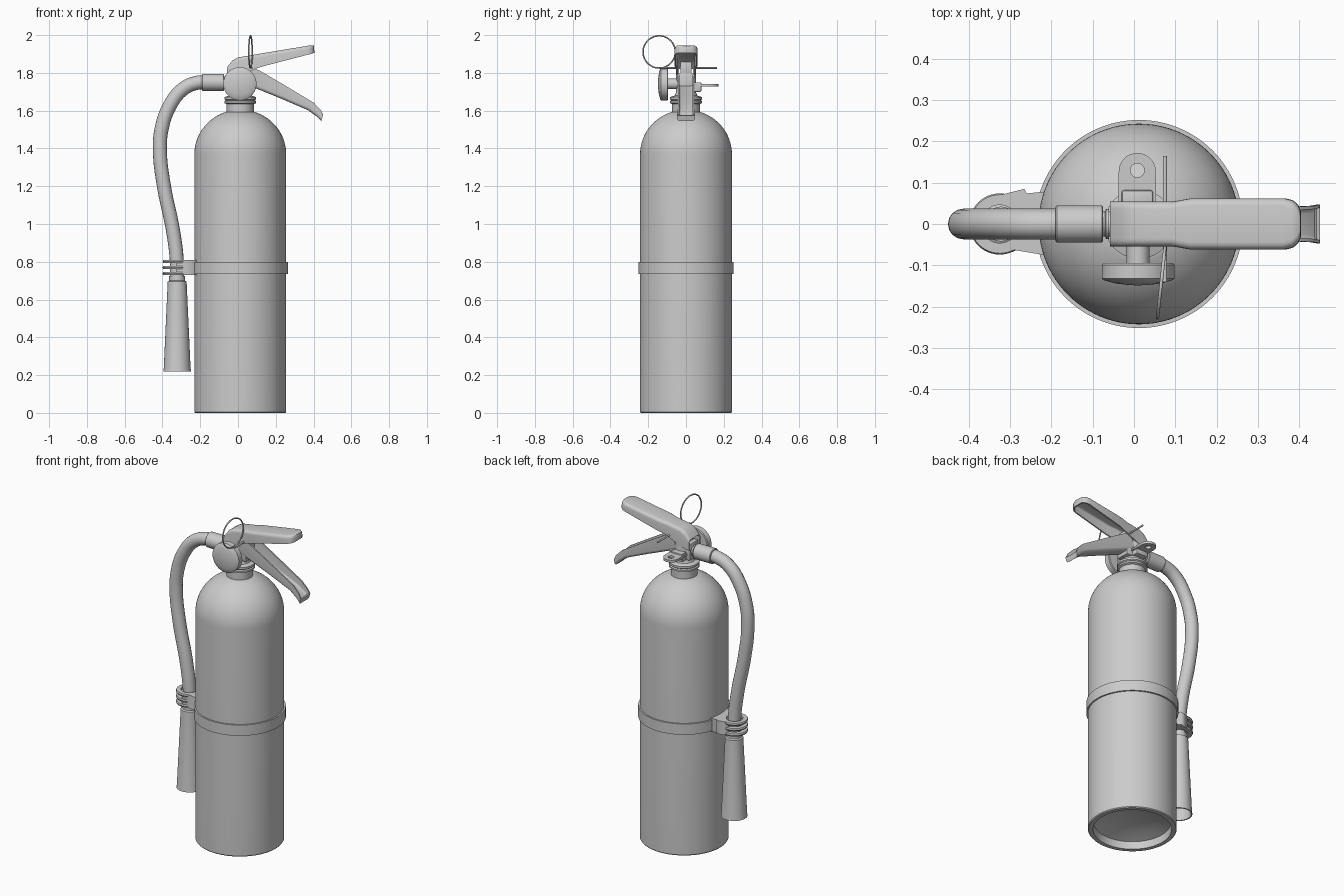
import bpy, bmesh
from math import sin, cos, pi, radians
from mathutils import Matrix, Vector

if "Cube" in bpy.data.objects:
    bpy.data.objects.remove(bpy.data.objects["Cube"])

CX = 0.012  # tank axis


def add_mesh(name, bm):
    bmesh.ops.recalc_face_normals(bm, faces=bm.faces[:])
    me = bpy.data.meshes.new(name)
    bm.to_mesh(me)
    bm.free()
    ob = bpy.data.objects.new(name, me)
    bpy.context.collection.objects.link(ob)
    return ob


def lathe(name, profile, loc, rot=None, n=64, closed=False):
    """Revolve (radius, height) points about local z."""
    bm = bmesh.new()
    vs = [bm.verts.new((r, 0, z)) for r, z in profile]
    pairs = list(zip(vs, vs[1:])) + ([(vs[-1], vs[0])] if closed else [])
    es = [bm.edges.new(p) for p in pairs]
    bmesh.ops.spin(bm, geom=vs + es, axis=(0, 0, 1), cent=(0, 0, 0), angle=2 * pi,
                   steps=n, use_merge=True)
    bmesh.ops.remove_doubles(bm, verts=bm.verts[:], dist=1e-5)
    bm.transform(Matrix.Translation(loc) @ (rot or Matrix()))
    return add_mesh(name, bm)


def box(name, lo, hi, bevel=0.006):
    bm = bmesh.new()
    lo, hi = Vector(lo), Vector(hi)
    bmesh.ops.create_cube(bm, size=1, matrix=Matrix.Translation((lo + hi) / 2) @
                          Matrix.Diagonal((*(hi - lo), 1)))
    bmesh.ops.bevel(bm, geom=bm.edges[:], offset=bevel, segments=2, affect='EDGES', profile=0.5)
    return add_mesh(name, bm)


def channel(name, stations, t=0.008):
    """U-shaped lever: stations of (base x, base z, rim x, rim z, half width)."""
    bm = bmesh.new()
    rows = []
    for bx, bz, rx, rz, w in stations:
        base, d = Vector((bx, 0, bz)), Vector((rx - bx, 0, rz - bz))
        r = min(0.018, d.length * 0.5)
        arc = [(w - r + r * cos(a), r - r * sin(a)) for a in (i * pi / 8 for i in range(5))]
        half = [(w, d.length)] + arc
        sec = half + [(-y, h) for y, h in reversed(half)]
        rows.append([bm.verts.new(base + d.normalized() * h + Vector((0, y, 0)))
                     for y, h in sec])
    for a, b in zip(rows, rows[1:]):
        for i in range(len(a) - 1):
            bm.faces.new((a[i], a[i + 1], b[i + 1], b[i]))
    bm.faces.new(rows[-1])
    bmesh.ops.recalc_face_normals(bm, faces=bm.faces[:])
    bmesh.ops.solidify(bm, geom=bm.faces[:], thickness=t)
    return add_mesh(name, bm)


def plate(name, outlines, z0, z1):
    """Flat plate from xy outlines; inner outlines become holes."""
    cu = bpy.data.curves.new(name, 'CURVE')
    cu.dimensions, cu.fill_mode, cu.extrude = '2D', 'BOTH', (z1 - z0) / 2
    for pts in outlines:
        sp = cu.splines.new('POLY')
        sp.points.add(len(pts) - 1)
        for p, (x, y) in zip(sp.points, pts):
            p.co = (x, y, 0, 1)
        sp.use_cyclic_u = True
    ob = bpy.data.objects.new(name, cu)
    ob.location.z = (z0 + z1) / 2
    bpy.context.collection.objects.link(ob)
    return ob


def tube(name, pts, r, cyclic=False):
    cu = bpy.data.curves.new(name, 'CURVE')
    cu.dimensions, cu.bevel_depth, cu.bevel_resolution = '3D', r, 6
    cu.resolution_u, cu.use_fill_caps = 12, True
    sp = cu.splines.new('BEZIER')
    sp.bezier_points.add(len(pts) - 1)
    for b, p in zip(sp.bezier_points, pts):
        b.co = p
        b.handle_left_type = b.handle_right_type = 'AUTO'
    sp.use_cyclic_u = cyclic
    ob = bpy.data.objects.new(name, cu)
    bpy.context.collection.objects.link(ob)
    return ob


def arc(cx, cy, r, a0, a1, n=16):
    return [(cx + r * cos(radians(a0 + (a1 - a0) * i / n)),
             cy + r * sin(radians(a0 + (a1 - a0) * i / n))) for i in range(n + 1)]


TO_FRONT = Matrix.Rotation(pi / 2, 4, 'X')    # local z -> -y
TO_LEFT = Matrix.Rotation(-pi / 2, 4, 'Y')    # local z -> -x

# Tank with recessed base and elliptical shoulder
dome = [(0.243 * cos(a), 1.37 + 0.235 * sin(a)) for a in (i * 1.245 / 18 for i in range(19))]
lathe("tank", [(0, 0.085), (0.08, 0.08), (0.15, 0.066), (0.212, 0.045), (0.215, 0),
               (0.239, 0), (0.243, 0.005)] + dome + [(0, 1.593)], (CX, 0, 0), n=96)
lathe("tank_band", [(0.24, 0.735), (0.252, 0.735), (0.252, 0.80), (0.24, 0.80)],
      (CX, 0, 0), n=96, closed=True)

# Neck, collar and valve body
lathe("neck", [(0, 1.57), (0.073, 1.57), (0.073, 1.635), (0.084, 1.64), (0.084, 1.65),
               (0.078, 1.655), (0.084, 1.66), (0.084, 1.672), (0.06, 1.68), (0.052, 1.70),
               (0.052, 1.80), (0, 1.80)], (CX, 0, 0))
box("valve_block", (-0.055, -0.042, 1.70), (0.085, 0.042, 1.80))
box("lever_pivot", (-0.03, -0.03, 1.79), (0.08, 0.03, 1.86))

# Mounting tab with a hole at the back
plate("mounting_tab", [[(-0.037, 0.03)] + arc(0.008, 0.127, 0.045, 180, 0) + [(0.053, 0.03)],
                       arc(0.008, 0.13, 0.017, 0, 337.5, 15)], 1.728, 1.742)
box("tab_root", (-0.03, 0.03, 1.70), (0.046, 0.082, 1.75))

# Pressure gauge facing front
lathe("gauge_stem", [(0, 0.03), (0.028, 0.03), (0.028, 0.1), (0, 0.1)],
      (0.01, 0, 1.742), TO_FRONT, 32)
lathe("gauge", [(0, 0.095), (0.084, 0.095), (0.088, 0.099), (0.088, 0.132), (0.083, 0.136),
                (0.06, 0.143), (0.03, 0.147), (0, 0.149)], (0.01, 0, 1.742), TO_FRONT)

# Upper handle opens downward, lower lever opens upward
channel("upper_handle", [(-0.058, 1.83, -0.058, 1.77, 0.054), (-0.03, 1.865, -0.03, 1.77, 0.054),
                         (0.0, 1.882, 0.0, 1.78, 0.054), (0.09, 1.897, 0.1, 1.825, 0.054),
                         (0.135, 1.905, 0.145, 1.838, 0.062), (0.36, 1.942, 0.368, 1.896, 0.062),
                         (0.382, 1.946, 0.386, 1.9, 0.057), (0.396, 1.946, 0.398, 1.904, 0.046),
                         (0.403, 1.943, 0.404, 1.906, 0.032)])
channel("lower_lever", [(0.03, 1.745, 0.06, 1.835, 0.045), (0.09, 1.72, 0.115, 1.812, 0.044),
                        (0.23, 1.663, 0.26, 1.727, 0.043), (0.37, 1.603, 0.40, 1.643, 0.042),
                        (0.415, 1.57, 0.437, 1.605, 0.044), (0.438, 1.547, 0.449, 1.58, 0.047),
                        (0.441, 1.545, 0.45, 1.575, 0.047)])

# Safety pin and pull ring
tube("safety_pin", [(0.075, -0.14, 1.826), (0.075, 0.165, 1.826)], 0.005)
tube("pull_ring", [(0.066 + 0.009 * cos(a), -0.142 + 0.085 * cos(a), 1.911 + 0.085 * sin(a))
                   for a in (i * pi / 6 for i in range(12))], 0.004, True)

# Hose with fitting and crimp collar
lathe("hose_fitting", [(0, 0.03), (0.03, 0.03), (0.03, 0.06), (0.036, 0.06), (0.036, 0.068),
                       (0.03, 0.07), (0.03, 0.08), (0, 0.08)], (0, 0, 1.75), TO_LEFT, 32)
lathe("hose_collar", [(0, 0.075), (0.042, 0.075), (0.045, 0.078), (0.045, 0.187),
                      (0.042, 0.19), (0, 0.19)], (0, 0, 1.75), TO_LEFT, 48)
tube("hose", [(-0.17, 0, 1.75), (-0.215, 0, 1.748), (-0.29, 0, 1.715), (-0.36, 0, 1.628),
              (-0.405, 0, 1.50), (-0.413, 0, 1.38), (-0.392, 0, 1.2), (-0.345, 0, 0.97),
              (-0.325, 0, 0.82), (-0.322, 0, 0.69)], 0.037)

# Tapered hollow nozzle
lathe("nozzle", [(0.03, 0.725), (0.042, 0.725), (0.042, 0.70), (0.05, 0.695), (0.071, 0.235),
                 (0.073, 0.22), (0.066, 0.22), (0.063, 0.24), (0.03, 0.65)],
      (-0.322, 0, 0), n=48, closed=True)

# Hose clip fixed to the band
plate("hose_clip", [[(-0.20, 0.08), (-0.26, 0.074), (-0.265, 0.085), (-0.325, 0.07)] +
                    arc(-0.325, 0, 0.048, 90, -90) +
                    [(-0.325, -0.07), (-0.29, -0.063), (-0.20, -0.078)]], 0.73, 0.81)
for i in range(3):
    z = 0.73 + 0.032 * i
    lathe("clip_finger_%d" % (i + 1), [(0.046, z), (0.071, z), (0.074, z + 0.008),
                                       (0.071, z + 0.016), (0.046, z + 0.016)],
          (-0.325, 0, 0), n=48, closed=True)

# Smooth shading with crisp edges
meshes = [o for o in bpy.context.scene.objects if o.type == 'MESH']
for o in meshes:
    o.select_set(True)
bpy.context.view_layer.objects.active = meshes[0]
bpy.ops.object.shade_smooth_by_angle(angle=radians(35))
